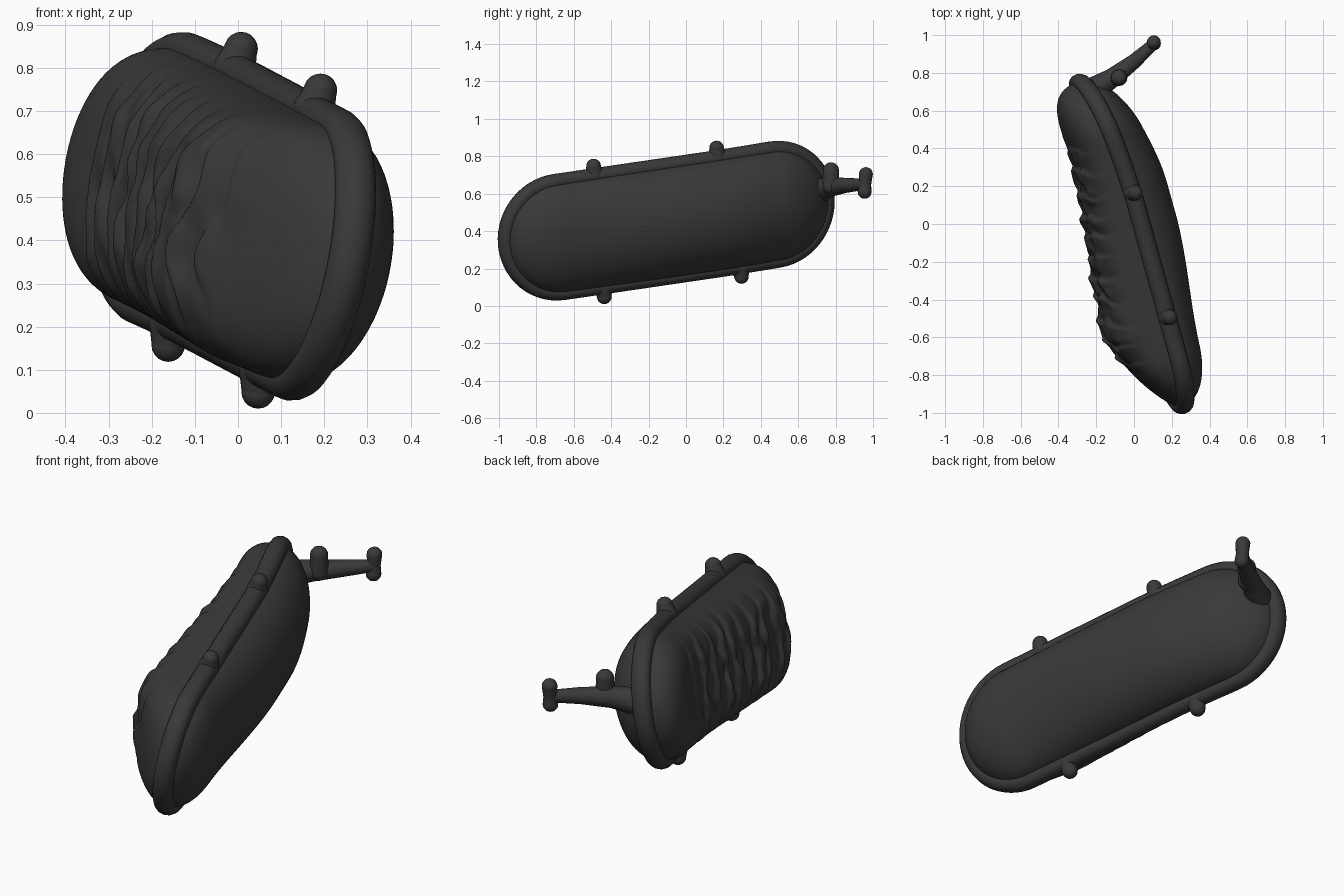
import bpy, bmesh, math
from mathutils import Vector, Matrix, noise

if "Cube" in bpy.data.objects:
    bpy.data.objects.remove(bpy.data.objects["Cube"])

# Tilted frame of the capsule-shaped body: A = length, B = width, N = outward
A = Vector((-0.265, 0.955, 0.14)).normalized()
B = Vector((0.215, -0.13, 0.965))
B = (B - A * B.dot(A)).normalized()
N = A.cross(B)
C = Vector((0.018, -0.12, 0.45)) + A * 0.024
CORE, RIM_R, TUBE = 0.605, 0.303, 0.042

mat = bpy.data.materials.new("dark_rubber")
mat.diffuse_color = (0.04, 0.041, 0.042, 1)
mat.use_nodes = True
mat.node_tree.nodes["Principled BSDF"].inputs["Base Color"].default_value = mat.diffuse_color


def world(s, t, d):
    """Body coordinates to world, with the far end bent back slightly."""
    bend = 0.055 * max((s - 0.25) / 0.65, 0) ** 1.5
    return C + A * s + B * t + N * (d - bend)


def finish(name, bm):
    bmesh.ops.recalc_face_normals(bm, faces=bm.faces)
    me = bpy.data.meshes.new(name)
    bm.to_mesh(me)
    bm.free()
    for p in me.polygons:
        p.use_smooth = True
    me.materials.append(mat)
    ob = bpy.data.objects.new(name, me)
    bpy.context.collection.objects.link(ob)
    return ob


def outline(n_side, n_end):
    """Capsule outline as (core position, outward s, outward t)."""
    pts = []
    for sign in (1, -1):
        for i in range(n_end):
            a = math.pi * (i / n_end - 0.5)
            pts.append((sign * CORE, sign * math.cos(a), sign * math.sin(a)))
        for i in range(n_side):
            pts.append((sign * CORE * (1 - 2 * i / n_side), 0, sign))
    return pts


def bridge(bm, r1, r2):
    n = len(r1)
    for i in range(n):
        j = (i + 1) % n
        bm.faces.new((r1[i], r1[j], r2[j], r2[i]))


def shell(name, depth, n_side, n_end, n_ring):
    """Concentric capsule rings raised by depth(s, t, q), q = 1 edge .. 0 middle."""
    bm = bmesh.new()
    prev = None
    for k in range(n_ring + 1):
        q = max(math.cos(k / n_ring * math.pi / 2), 0.001)
        ring = []
        for c, ds, dt in outline(n_side, n_end):
            s, t = c + ds * RIM_R * q, dt * RIM_R * q
            ring.append(bm.verts.new(world(s, t, depth(s, t, q))))
        if prev:
            bridge(bm, prev, ring)
        prev = ring
    bmesh.ops.remove_doubles(bm, verts=bm.verts, dist=0.0009)
    return finish(name, bm)


def ramp(x, a, b):
    f = min(max((x - a) / (b - a), 0), 1)
    return f * f * (3 - 2 * f)


# Smooth domed side, lower towards both ends
def dome_depth(s, t, q):
    h = 0.24 - 0.07 * ramp(-s, -0.1, 0.7) - 0.05 * ramp(s, 0.3, 0.85)
    return h * math.sqrt(max(1 - q * q, 0))


# Wrinkled side: overlapping cross bands with wavy edges and lumps
def wrinkled_depth(s, t, q):
    h = 0.25 - 0.11 * min(s, 0.6)
    if s < -0.45:
        h *= max(1 - 1.7 * (-s - 0.45), 0.1)
    base = h * max(1 - q ** 3.4, 0) ** (1 / 2.4)
    wave = 0.05 * noise.noise(Vector((s * 4, t * 7, 1.3)))
    f = ((s + wave) / 0.115) % 1.0
    saw = f / 0.8 if f < 0.8 else (1 - f) / 0.2
    lump = noise.noise(Vector((s * 13, t * 11, 5.0)))
    mask = min((1 - q) * 3, 1) * ramp(-s, -0.7, -0.4) * ramp(s, -0.72, -0.5)
    mask *= 1 - 0.65 * abs(t) / RIM_R
    return -(base + mask * (0.024 * (saw - 0.5) + 0.022 * lump))


shell("smooth_dome", dome_depth, 50, 28, 18)
shell("wrinkled_side", wrinkled_depth, 180, 36, 36)

# Rolled rim around the join
bm = bmesh.new()
rings = []
for k in range(14):
    a = 2 * math.pi * k / 14
    r = RIM_R + TUBE * math.cos(a)
    rings.append([bm.verts.new(world(c + ds * r, dt * r, 1.15 * TUBE * math.sin(a)))
                  for c, ds, dt in outline(30, 28)])
for k in range(14):
    bridge(bm, rings[k], rings[(k + 1) % 14])
finish("rolled_rim", bm)


def tube(name, path):
    """Rounded tube through (point, radius) pairs."""
    pts = [(Vector(p), r) for p, r in path]
    bm = bmesh.new()
    for (p, r), (p2, r2) in zip(pts, pts[1:]):
        d = p2 - p
        m = Matrix.Translation((p + p2) / 2) @ d.to_track_quat('Z', 'Y').to_matrix().to_4x4()
        bmesh.ops.create_cone(bm, segments=16, radius1=r, radius2=r2,
                              depth=d.length, matrix=m)
    for p, r in pts:
        bmesh.ops.create_uvsphere(bm, u_segments=16, v_segments=10, radius=r,
                                  matrix=Matrix.Translation(p))
    return finish(name, bm)


# Four small lugs on the rim edges
for i, (s, side) in enumerate([(-0.385, 1), (0.305, 1), (-0.39, -1), (0.38, -1)]):
    tube(f"rim_lug_{i + 1}", [(world(s, side * 0.31, 0), 0.05),
                              (world(s, side * 0.358, 0.005), 0.039)])

# Valve stem with side bulb and crossbar tip
tube("valve_stem", [((-0.2, 0.72, 0.62), 0.065), ((-0.12, 0.77, 0.635), 0.052),
                    ((0.0, 0.86, 0.645), 0.04), ((0.10, 0.95, 0.65), 0.03)])
tube("valve_bulb", [((-0.08, 0.775, 0.64), 0.045), ((-0.08, 0.775, 0.725), 0.043)])
tube("valve_crossbar", [((0.105, 0.955, 0.61), 0.037), ((0.105, 0.958, 0.65), 0.032),
                        ((0.105, 0.962, 0.705), 0.037)])
